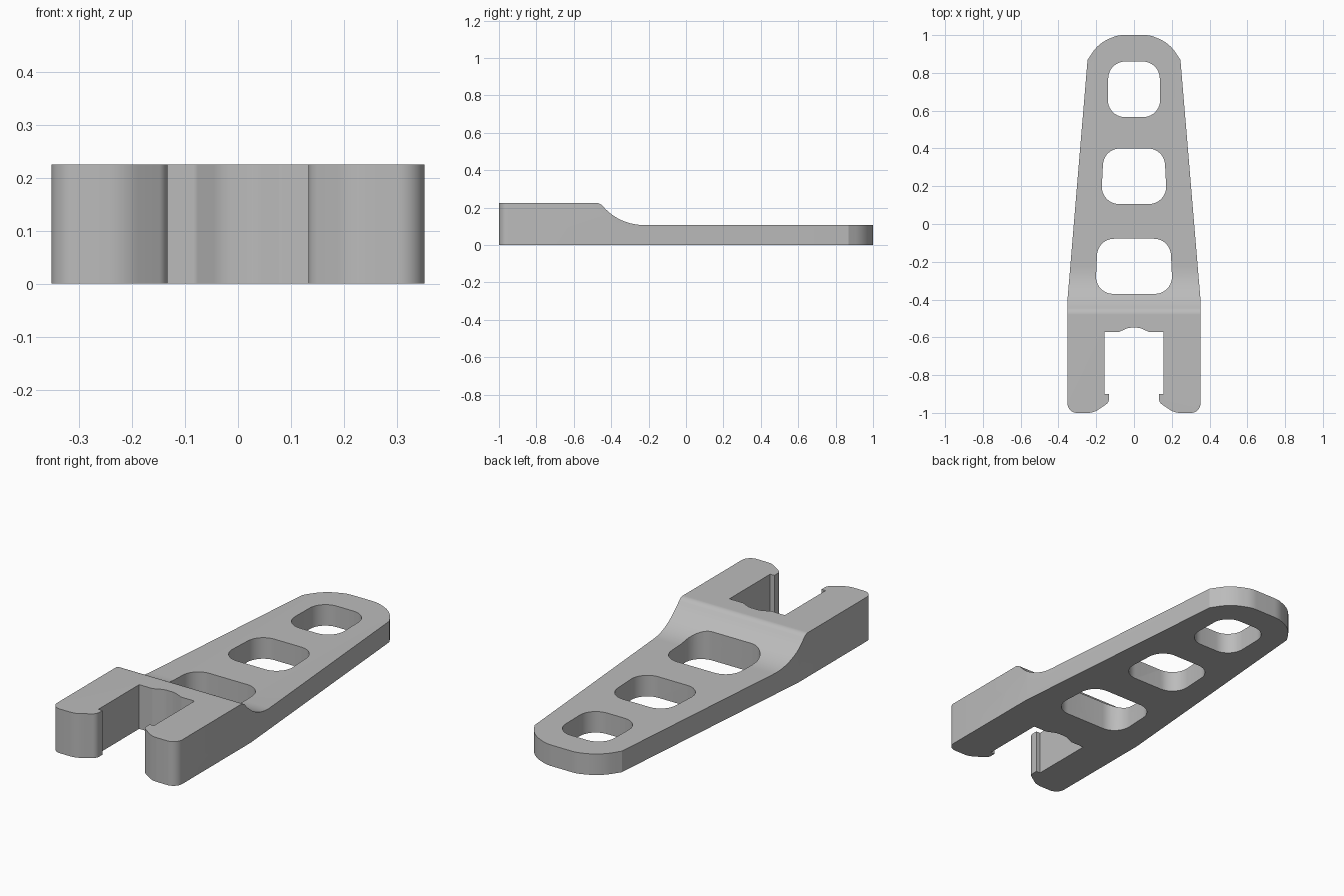
import bpy
import bmesh
import math
from mathutils import Vector

cube = bpy.data.objects.get("Cube")
if cube:
    bpy.data.objects.remove(cube, do_unlink=True)

grey = bpy.data.materials.new("plain grey")
grey.use_nodes = True
COLOUR = (0.5, 0.5, 0.5, 1)
grey.diffuse_color = COLOUR
grey.node_tree.nodes["Principled BSDF"].inputs["Base Color"].default_value = COLOUR


def fillet(corners, steps=10):
    """Round each (u, v, radius) corner of a closed polygon."""
    out = []
    for i, (u, v, r) in enumerate(corners):
        p = Vector((u, v))
        if r == 0:
            out.append(p)
            continue
        a = (Vector(corners[i - 1][:2]) - p).normalized()
        b = (Vector(corners[(i + 1) % len(corners)][:2]) - p).normalized()
        half = a.angle(b) / 2
        t = r / math.tan(half)
        centre = p + (a + b).normalized() * r / math.sin(half)
        v0, v1 = p + a * t - centre, p + b * t - centre
        for k in range(steps + 1):
            out.append(centre + v0.slerp(v1, k / steps).normalized() * r)
    return out


def prism(name, points, low, high, place):
    """Extrude a 2D outline from low to high; place maps (u, v, w) to 3D."""
    bm = bmesh.new()
    face = bm.faces.new([bm.verts.new(place(p.x, p.y, low)) for p in points])
    new = bmesh.ops.extrude_face_region(bm, geom=[face])["geom"]
    shift = Vector(place(0, 0, high)) - Vector(place(0, 0, low))
    bmesh.ops.translate(bm, vec=shift, verts=[g for g in new if isinstance(g, bmesh.types.BMVert)])
    bmesh.ops.recalc_face_normals(bm, faces=bm.faces)
    mesh = bpy.data.meshes.new(name)
    bm.to_mesh(mesh)
    bm.free()
    mesh.materials.append(grey)
    obj = bpy.data.objects.new(name, mesh)
    bpy.context.collection.objects.link(obj)
    return obj


def upright(u, v, w):
    return (u, v, w)


def sideways(u, v, w):
    return (w, u, v)


# Plan outline: notch, hooked prong, tapered arm and rounded tip, mirrored
half = [
    (0.03, -0.549, 0.08), (0.08, -0.572, 0.02), (0.156, -0.572, 0),
    (0.156, -0.9, 0), (0.133, -0.9, 0), (0.133, -0.945, 0.035),
    (0.215, -1, 0.1), (0.352, -1, 0.05), (0.352, -0.4, 0),
    (0.246, 0.868, 0), (0.187, 0.958, 0.2), (0.085, 1, 0.14),
]
outline = half + [(-x, y, r) for x, y, r in reversed(half)]
body = prism("bracket_body", fillet(outline), 0, 0.3, upright)

# Side profile: thick fork sweeping down to the thin arm
side = [
    (-1.1, -0.1, 0), (1.1, -0.1, 0), (1.1, 0.107, 0),
    (-0.355, 0.107, 0.29), (-0.46, 0.225, 0.045), (-1.1, 0.225, 0),
]
profile = prism("side_profile_cutter", fillet(side, 14), -0.6, 0.6, sideways)
cutters = [(profile, "INTERSECT")]

# Three rounded windows: bottom y, top y, half width at bottom and top
windows = [(-0.37, -0.078, 0.205, 0.192), (0.106, 0.4, 0.175, 0.16), (0.566, 0.86, 0.14, 0.135)]
for y0, y1, w0, w1 in windows:
    shape = [(-w0, y0, 0.09), (w0, y0, 0.09), (w1, y1, 0.09), (-w1, y1, 0.09)]
    cutters.append((prism("window_cutter", fillet(shape), -0.2, 0.5, upright), "DIFFERENCE"))

bpy.context.view_layer.objects.active = body
body.select_set(True)
for cutter, operation in cutters:
    mod = body.modifiers.new("cut", "BOOLEAN")
    mod.operation = operation
    mod.solver = "EXACT"
    mod.object = cutter
    bpy.ops.object.modifier_apply(modifier=mod.name)
    bpy.data.objects.remove(cutter, do_unlink=True)

bpy.ops.object.shade_smooth_by_angle(angle=math.radians(25))
